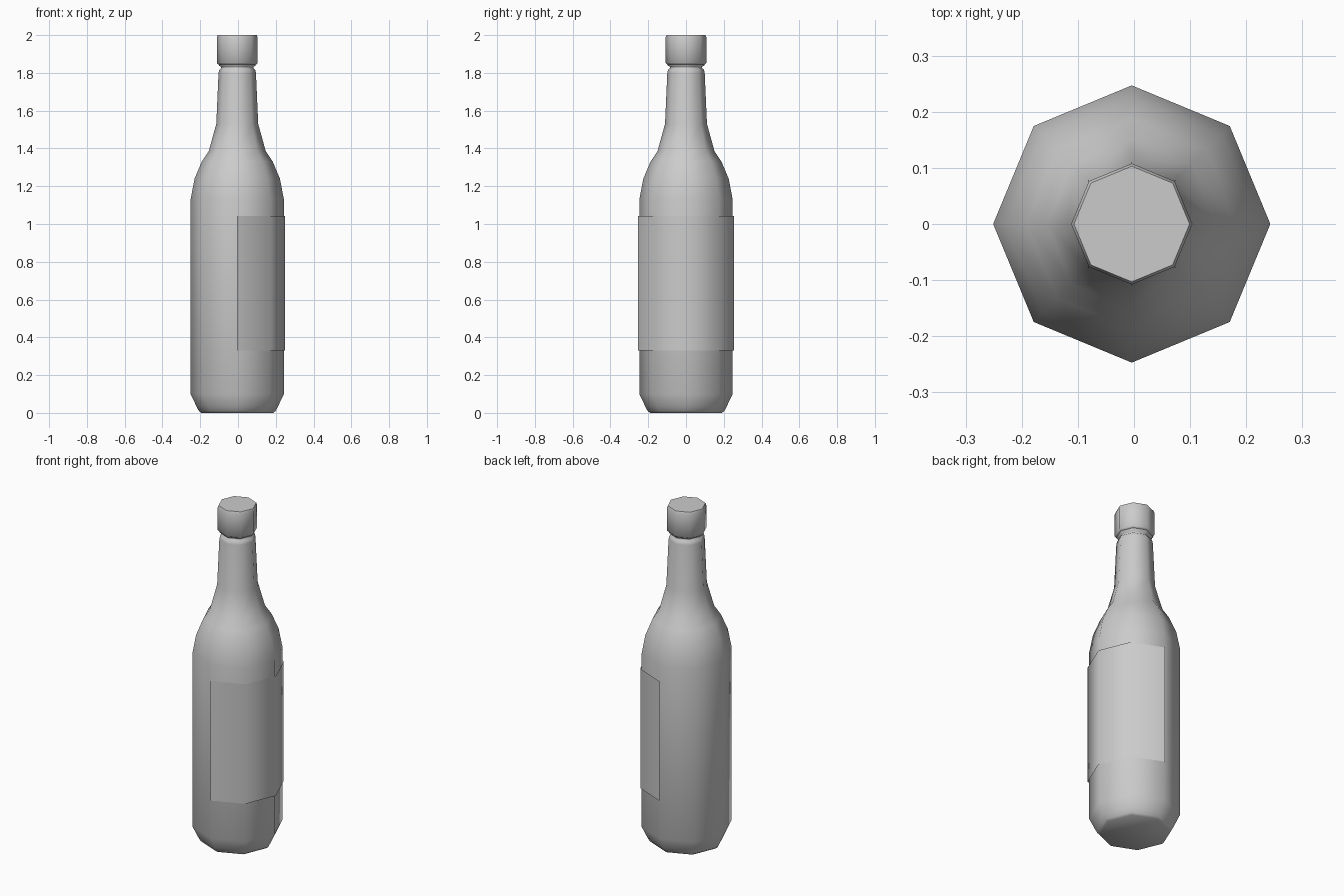
import bpy, bmesh
from math import cos, sin, radians

if "Cube" in bpy.data.objects:
    bpy.data.objects.remove(bpy.data.objects["Cube"])

CX = -0.004  # bottle axis, shifted slightly because the label sits proud on +x


def revolve(name, profile, start=0, steps=8, closed=True):
    """Sweep (radius, z) points around the axis in 45 degree steps."""
    bm = bmesh.new()
    count = steps if closed else steps + 1
    rings = []
    for r, z in profile:
        angles = [radians(start + 45 * i) for i in range(count)]
        rings.append([bm.verts.new((CX + r * cos(a), r * sin(a), z)) for a in angles])
    for low, high in zip(rings, rings[1:]):
        for i in range(steps):
            j = (i + 1) % count
            bm.faces.new((low[i], low[j], high[j], high[i]))
    if closed:
        bm.faces.new(rings[0][::-1])
        bm.faces.new(rings[-1])
    mesh = bpy.data.meshes.new(name)
    bm.to_mesh(mesh)
    bm.free()
    obj = bpy.data.objects.new(name, mesh)
    bpy.context.collection.objects.link(obj)
    bpy.ops.object.select_all(action='DESELECT')
    obj.select_set(True)
    bpy.context.view_layer.objects.active = obj
    bpy.ops.object.shade_smooth_by_angle(angle=radians(62))
    return obj


# Bottle: base, body, shoulder, neck and the groove under the cap
revolve("bottle", [
    (0.19, 0.0), (0.203, 0.01), (0.216, 0.035), (0.247, 0.10), (0.247, 1.13),
    (0.226, 1.24), (0.188, 1.33), (0.151, 1.385), (0.111, 1.53),
    (0.099, 1.80), (0.095, 1.817), (0.085, 1.825), (0.085, 1.832),
    (0.097, 1.838), (0.097, 1.85)])

# Cap with softened rims
revolve("cap", [
    (0.100, 1.845), (0.108, 1.853), (0.108, 1.988), (0.103, 2.0)])

# Label: thin sheet wrapped around the right half
revolve("label", [(0.254, 0.33), (0.254, 1.042)], start=-90, steps=4, closed=False)
